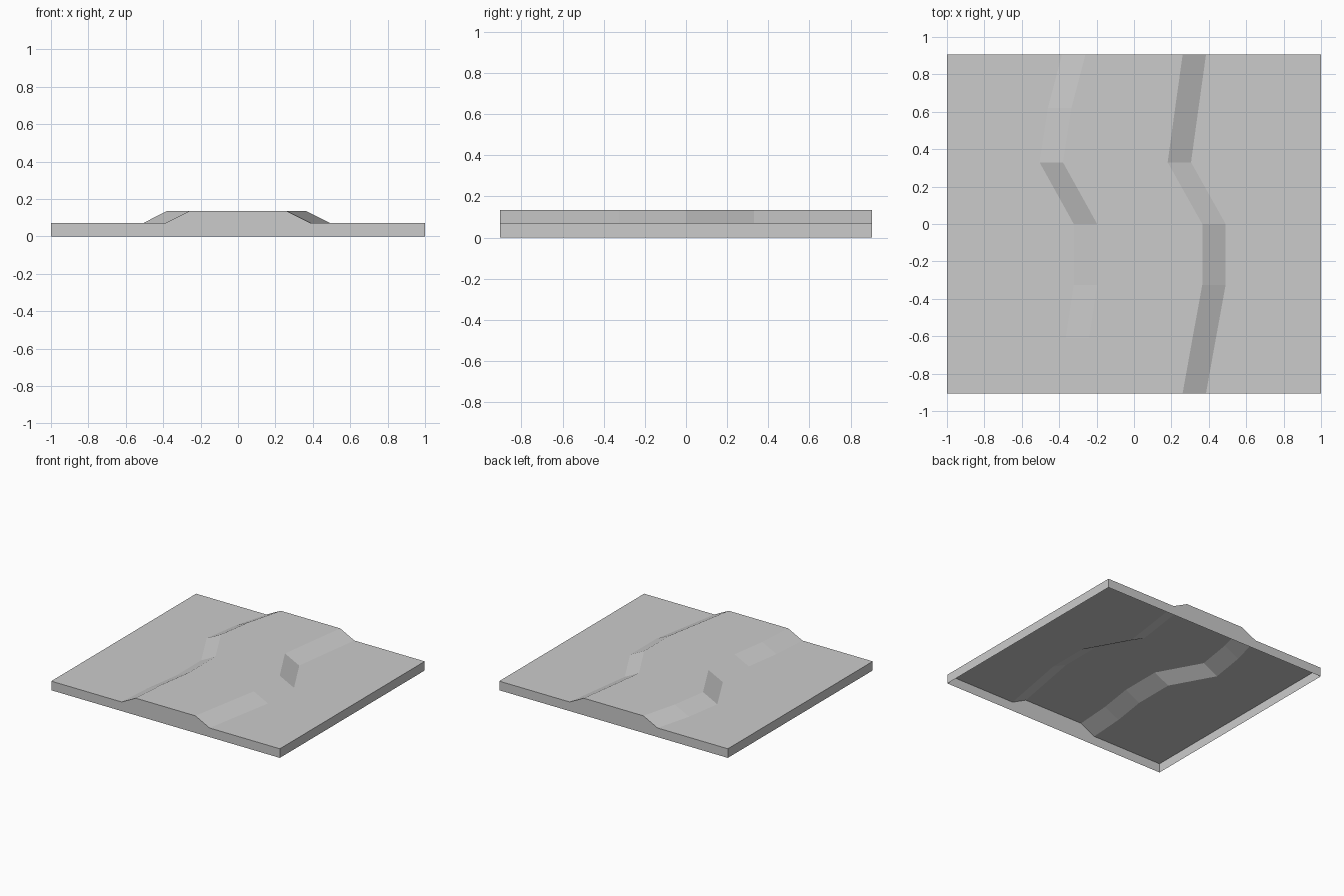
import bpy
import bmesh

if "Cube" in bpy.data.objects:
    bpy.data.objects.remove(bpy.data.objects["Cube"])

GROUND, CREST, SLOPE = 0.072, 0.135, 0.125   # heights and bank width
HALF_X, HALF_Y = 1.0, 0.905

# Crest edge positions per row: y, left edge, right edge
ROWS = [
    (-HALF_Y, -0.26, 0.26),
    (-0.61, -0.24, 0.313),
    (-0.325, -0.197, 0.365),
    (0.0, -0.197, 0.365),
    (0.33, -0.38, 0.18),
    (0.62, -0.335, 0.22),
    (HALF_Y, -0.26, 0.26),
]

grey = bpy.data.materials.new("stone grey")
grey.diffuse_color = (0.6, 0.6, 0.6, 1)
grey.use_nodes = True
grey.node_tree.nodes["Principled BSDF"].inputs["Base Color"].default_value = grey.diffuse_color


def section(y, left, right):
    """Raised road profile across the tile at one row."""
    return [(-HALF_X, y, GROUND), (left - SLOPE, y, GROUND), (left, y, CREST),
            (right, y, CREST), (right + SLOPE, y, GROUND), (HALF_X, y, GROUND)]


bm = bmesh.new()

# Ground surface with the winding raised path
grid = [[bm.verts.new(p) for p in section(*row)] for row in ROWS]
for near, far in zip(grid, grid[1:]):
    for i in range(len(near) - 1):
        bm.faces.new((near[i], near[i + 1], far[i + 1], far[i]))

# Skirt walls dropped from the border; the underside stays open
border = [e for e in bm.edges if e.is_boundary]
new = bmesh.ops.extrude_edge_only(bm, edges=border)["geom"]
for v in new:
    if isinstance(v, bmesh.types.BMVert):
        v.co.z = 0
bmesh.ops.recalc_face_normals(bm, faces=bm.faces)
if sum(f.normal.z * f.calc_area() for f in bm.faces) < 0:
    bmesh.ops.reverse_faces(bm, faces=bm.faces)

mesh = bpy.data.meshes.new("path_tile")
bm.to_mesh(mesh)
bm.free()
mesh.materials.append(grey)
tile = bpy.data.objects.new("path_tile", mesh)
bpy.context.collection.objects.link(tile)
